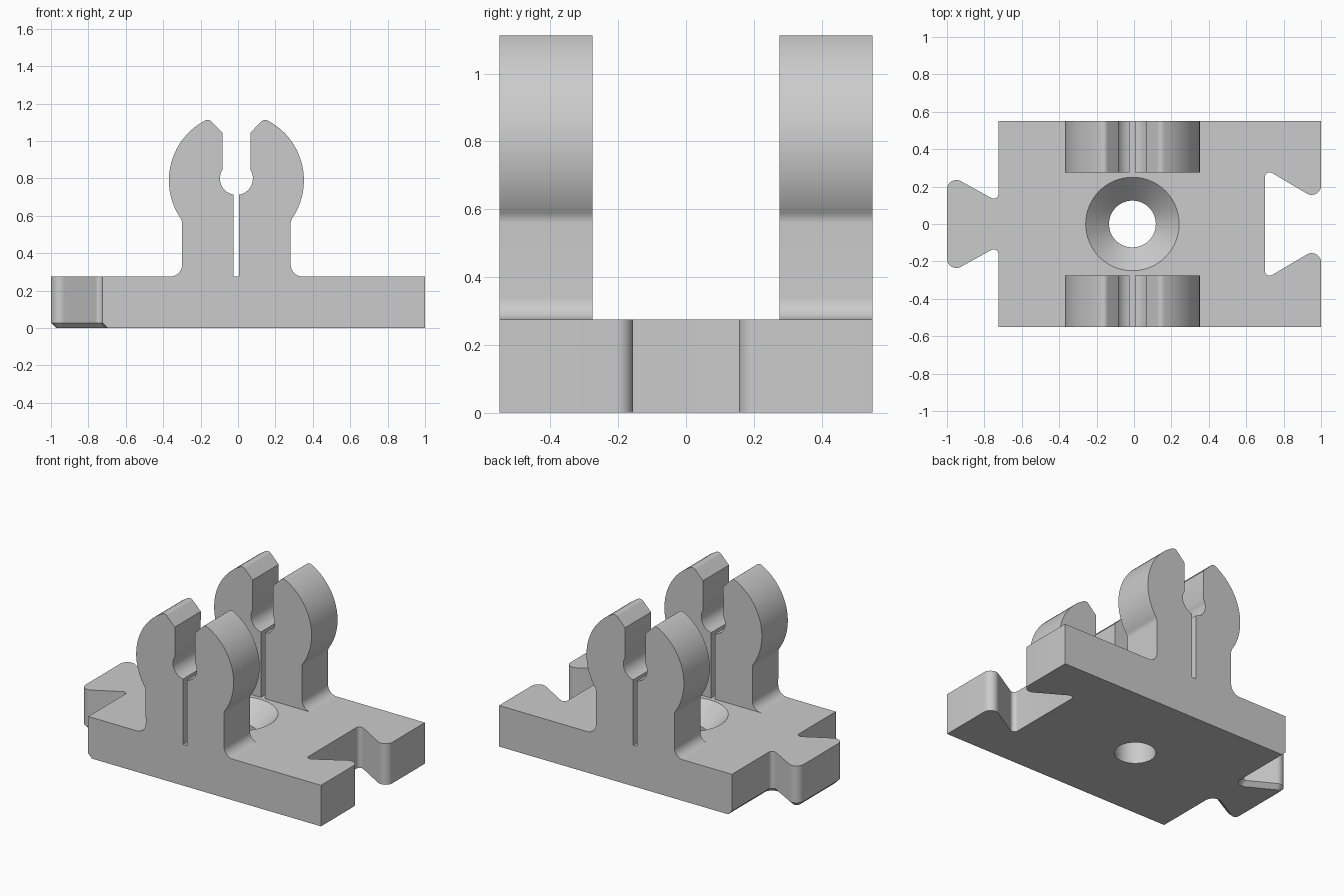
import bpy, bmesh, math
from mathutils import Vector, Matrix

cube = bpy.data.objects.get("Cube")
if cube:
    bpy.data.objects.remove(cube, do_unlink=True)

grey = bpy.data.materials.new("plain grey")
grey.use_nodes = True
grey.diffuse_color = (0.6, 0.6, 0.6, 1)
grey.node_tree.nodes["Principled BSDF"].inputs["Base Color"].default_value = (0.6, 0.6, 0.6, 1)

BASE_TOP = 0.275
DEPTH = 0.55          # half of the plate width
CENTRE = -0.0085      # x of the clips and the screw hole


def rounded(corners, steps=10):
    """Outline from (x, y, radius) corners, each rounded by its radius."""
    out = []
    for i, (x, y, r) in enumerate(corners):
        p = Vector((x, y))
        if r == 0:
            new = [p]
        else:
            d1 = (Vector(corners[i - 1][:2]) - p).normalized()
            d2 = (Vector(corners[(i + 1) % len(corners)][:2]) - p).normalized()
            half = d1.angle(d2) / 2
            c = p + (d1 + d2).normalized() * (r / math.sin(half))
            s = p + d1 * (r / math.tan(half)) - c
            turn = math.copysign(math.pi - 2 * half, d2.x * d1.y - d2.y * d1.x)
            new = [c + Matrix.Rotation(turn * k / steps, 2) @ s for k in range(steps + 1)]
        for q in new:
            if not out or (q - out[-1]).length > 1e-4:
                out.append(q)
    return out


def arc(cx, cy, r, start, end, steps):
    angles = [math.radians(start + (end - start) * k / steps) for k in range(steps + 1)]
    return [(cx + r * math.cos(a), cy + r * math.sin(a), 0) for a in angles]


def extruded(points, offset):
    bm = bmesh.new()
    face = bm.faces.new([bm.verts.new(p) for p in points])
    res = bmesh.ops.extrude_face_region(bm, geom=[face], use_keep_orig=True)
    bmesh.ops.translate(bm, vec=offset,
                        verts=[g for g in res["geom"] if isinstance(g, bmesh.types.BMVert)])
    bmesh.ops.recalc_face_normals(bm, faces=bm.faces)
    return bm


def make_object(name, bm):
    mesh = bpy.data.meshes.new(name)
    bm.to_mesh(mesh)
    bm.free()
    mesh.materials.append(grey)
    obj = bpy.data.objects.new(name, mesh)
    bpy.context.collection.objects.link(obj)
    return obj


def activate(obj):
    bpy.ops.object.select_all(action="DESELECT")
    obj.select_set(True)
    bpy.context.view_layer.objects.active = obj


def shade(obj):
    activate(obj)
    bpy.ops.object.shade_smooth_by_angle(angle=math.radians(30))


# Base plate: dovetail tab on one end, matching notch on the other
half_outline = [
    (-1, 0.27, 0.05), (-0.725, 0.118, 0.025), (-0.725, DEPTH, 0),
    (1, DEPTH, 0), (1, 0.118, 0.05), (0.7, 0.295, 0.025),
]
outline = half_outline + [(x, -y, r) for x, y, r in reversed(half_outline)]
bm = extruded([(p.x, p.y, 0) for p in rounded(outline)], (0, 0, BASE_TOP))

# Chamfer under the tab end
lower = [e for e in bm.edges
         if all(v.co.z < 0.001 and v.co.x < -0.72 for v in e.verts)]
bmesh.ops.bevel(bm, geom=lower, offset=0.028, segments=1, affect="EDGES",
                clamp_overlap=False)
bmesh.ops.recalc_face_normals(bm, faces=bm.faces)
plate = make_object("base_plate", bm)

# Countersunk screw hole, spun from a profile
hole_bm = bmesh.new()
profile = [(0, -0.1), (0.125, -0.1), (0.125, 0.15), (0.25, BASE_TOP), (0.25, 0.4), (0, 0.4)]
verts = [hole_bm.verts.new((CENTRE + r, 0, z)) for r, z in profile]
edges = [hole_bm.edges.new(pair) for pair in zip(verts, verts[1:])]
bmesh.ops.spin(hole_bm, geom=verts + edges, cent=(CENTRE, 0, 0), axis=(0, 0, 1),
               angle=math.tau, steps=64)
bmesh.ops.remove_doubles(hole_bm, verts=hole_bm.verts, dist=1e-4)
bmesh.ops.recalc_face_normals(hole_bm, faces=hole_bm.faces)
cutter = make_object("hole_cutter", hole_bm)
cutter.hide_render = True
cut = plate.modifiers.new("screw_hole", "BOOLEAN")
cut.operation, cut.solver, cut.object = "DIFFERENCE", "EXACT", cutter
activate(plate)
bpy.ops.object.modifier_apply(modifier=cut.name)
bpy.data.objects.remove(cutter, do_unlink=True)
shade(plate)

# Clip jaw profile: flared foot, round outer cheek, lead-in tip, bore and slot
cheek = arc(0, 0.79, 0.361, -36.5, 65.8, 24)
neck = (*cheek[0][:2], 0.055)
tip = (*cheek[-1][:2], 0.03)
bore = arc(0, 0.8, 0.088, 31.5, -80.5, 16)
jaw = rounded([(0.0145, BASE_TOP, 0), (0.355, BASE_TOP, 0), (0.29, BASE_TOP, 0.065),
               neck, *cheek[1:-1], tip, (0.075, 1.045, 0), *bore])

# Two clips, each of two mirrored jaws
for row, y in (("front", -DEPTH), ("back", DEPTH / 2)):
    for side, sign in (("left", 1), ("right", -1)):
        points = [(CENTRE + sign * p.x, y, p.y) for p in jaw]
        shade(make_object(f"{row}_{side}_clip_jaw", extruded(points, (0, DEPTH / 2, 0))))
